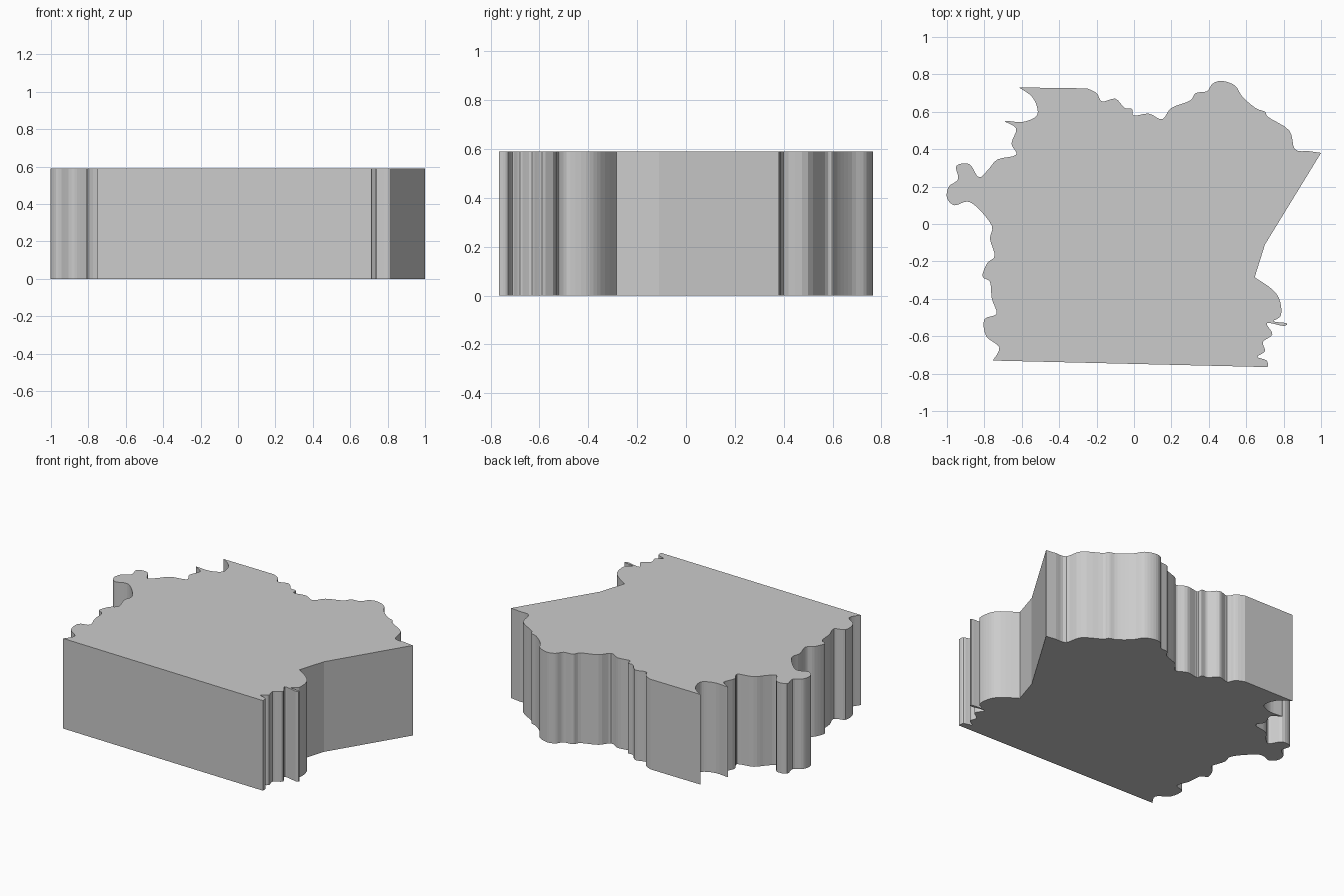
import bpy, bmesh
from mathutils import Vector

if "Cube" in bpy.data.objects:
    bpy.data.objects.remove(bpy.data.objects["Cube"])

HEIGHT = 0.59


def smooth_run(points, steps=4):
    """Catmull-Rom curve through the points, with sharp ends."""
    p = [Vector(q) for q in points]
    p = [p[0]] + p + [p[-1]]
    out = []
    for a, b, c, d in zip(p, p[1:], p[2:], p[3:]):
        for i in range(steps):
            t = i / steps
            out.append(0.5 * (2 * b + (c - a) * t + (2 * a - 5 * b + 4 * c - d) * t * t
                              + (3 * b - a - 3 * c + d) * t ** 3))
    return out + [p[-1]]


# Left wavy edge, front to back
left = [(-.755, -.73), (-.72, -.66), (-.79, -.60), (-.80, -.51), (-.735, -.48),
        (-.76, -.40), (-.77, -.31), (-.81, -.28), (-.785, -.21), (-.745, -.17),
        (-.77, -.08), (-.76, -.01), (-.83, .08), (-.89, .12), (-.96, .10),
        (-1, .14), (-.99, .20), (-.94, .24), (-.95, .31), (-.88, .32),
        (-.83, .25), (-.78, .29), (-.73, .345), (-.63, .37), (-.655, .43),
        (-.63, .51), (-.69, .55), (-.60, .545), (-.53, .57), (-.515, .61),
        (-.545, .68), (-.615, .73)]

# Back wavy edge, left to right
back = [(-.25, .725), (-.20, .70), (-.17, .655), (-.10, .67), (-.05, .62),
        (-.01, .615), (0, .58), (.08, .59), (.15, .56), (.20, .62),
        (.30, .66), (.33, .70), (.39, .71), (.42, .75), (.47, .765),
        (.54, .74), (.58, .68), (.65, .62), (.70, .60), (.72, .57),
        (.83, .50), (.86, .40), (.93, .39)]

# Right straight flanks, then the small wavy edge down to the front corner
right_flank = [Vector(q) for q in [(1, .38), (.70, -.11)]]
right = [(.645, -.285), (.74, -.35), (.78, -.41), (.785, -.49), (.745, -.52),
         (.815, -.53), (.80, -.545), (.71, -.53), (.74, -.59), (.69, -.63),
         (.70, -.68), (.66, -.71), (.71, -.73), (.715, -.765)]

outline = smooth_run(left) + smooth_run(back) + right_flank + smooth_run(right)

# Extrude the outline into a solid slab
bm = bmesh.new()
base = bm.faces.new([bm.verts.new((v.x, v.y, 0)) for v in outline])
top = bmesh.ops.extrude_face_region(bm, geom=[base], use_keep_orig=True)
bmesh.ops.translate(bm, vec=(0, 0, HEIGHT),
                    verts=[g for g in top["geom"] if isinstance(g, bmesh.types.BMVert)])
bmesh.ops.recalc_face_normals(bm, faces=bm.faces)
mesh = bpy.data.meshes.new("map_slab")
bm.to_mesh(mesh)
bm.free()
slab = bpy.data.objects.new("map_slab", mesh)
bpy.context.collection.objects.link(slab)
